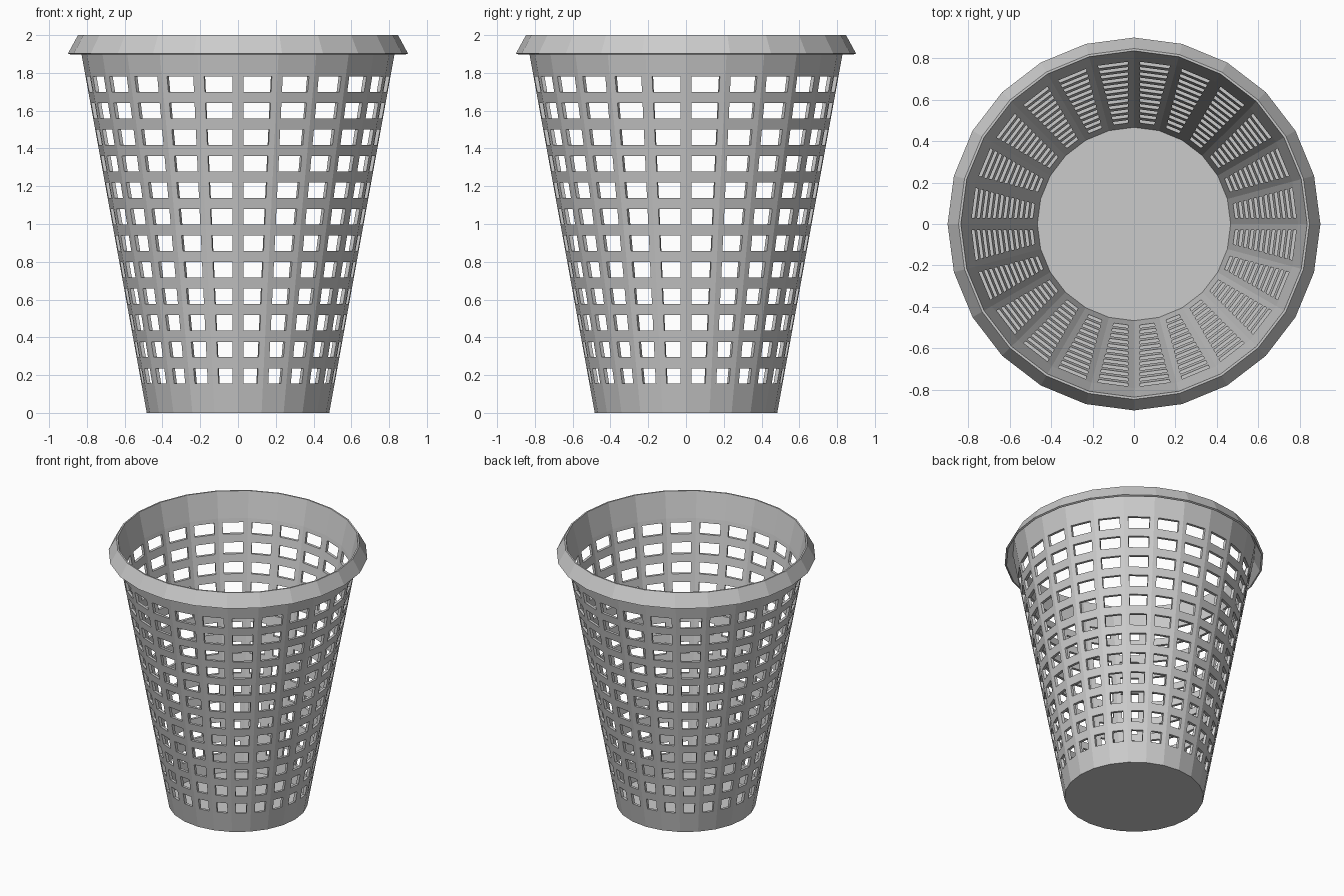
import bpy, bmesh
from math import cos, sin, pi

if "Cube" in bpy.data.objects:
    bpy.data.objects.remove(bpy.data.objects["Cube"])

SIDES, ROWS = 24, 12
Z0, STEP = 0.125, 0.1405      # bottom of the lowest hole row, row pitch
THICK, RIB = 0.02, 0.03       # wall thickness, half the width of a rib


def wall_r(z):
    return 0.483 + 0.182 * z


# Closed lathe profile: outer wall, folded-over rim, inner wall
levels = [Z0 + STEP * i for i in range(ROWS + 1)]
outer = [(wall_r(0), 0)] + [(wall_r(z), z) for z in levels]
rim = [(0.843, 1.978), (0.887, 1.897), (0.900, 1.903), (0.847, 2.0), (0.836, 2.0)]
inner = [(wall_r(z) - THICK, z) for z in reversed(levels)]
inner.append((wall_r(0.02) - THICK, 0.02))
profile = outer + rim + inner

bm = bmesh.new()
rings = [[bm.verts.new((r * cos(2 * pi * k / SIDES), r * sin(2 * pi * k / SIDES), z))
          for k in range(SIDES)] for r, z in profile]
bands = []
for a, b in zip(rings, rings[1:]):
    bands.append([bm.faces.new((a[k], a[(k + 1) % SIDES], b[(k + 1) % SIDES], b[k]))
                  for k in range(SIDES)])

# Floor, underside and top
bm.faces.new(rings[0][::-1])
bm.faces.new(rings[-1])
bm.normal_update()

# Hole panels: matching outer and inner faces of each row
last = len(bands) - 1
pairs = []
for i in range(ROWS):
    pairs += list(zip(bands[1 + i], bands[last - 1 - i]))
panels = [f for pair in pairs for f in pair]
bmesh.ops.inset_individual(bm, faces=panels, thickness=RIB, use_even_offset=True)

# Join the two hole outlines through the wall, then open the holes
for fo, fi in pairs:
    near = {v: min(fi.verts, key=lambda w: (w.co - v.co).length) for v in fo.verts}
    vs = list(fo.verts)
    for a, b in zip(vs, vs[1:] + vs[:1]):
        bm.faces.new((a, b, near[b], near[a]))
bmesh.ops.delete(bm, geom=panels, context='FACES_ONLY')
bmesh.ops.recalc_face_normals(bm, faces=bm.faces[:])

mesh = bpy.data.meshes.new("waste_basket")
bm.to_mesh(mesh)
bm.free()
bpy.context.collection.objects.link(bpy.data.objects.new("waste_basket", mesh))
